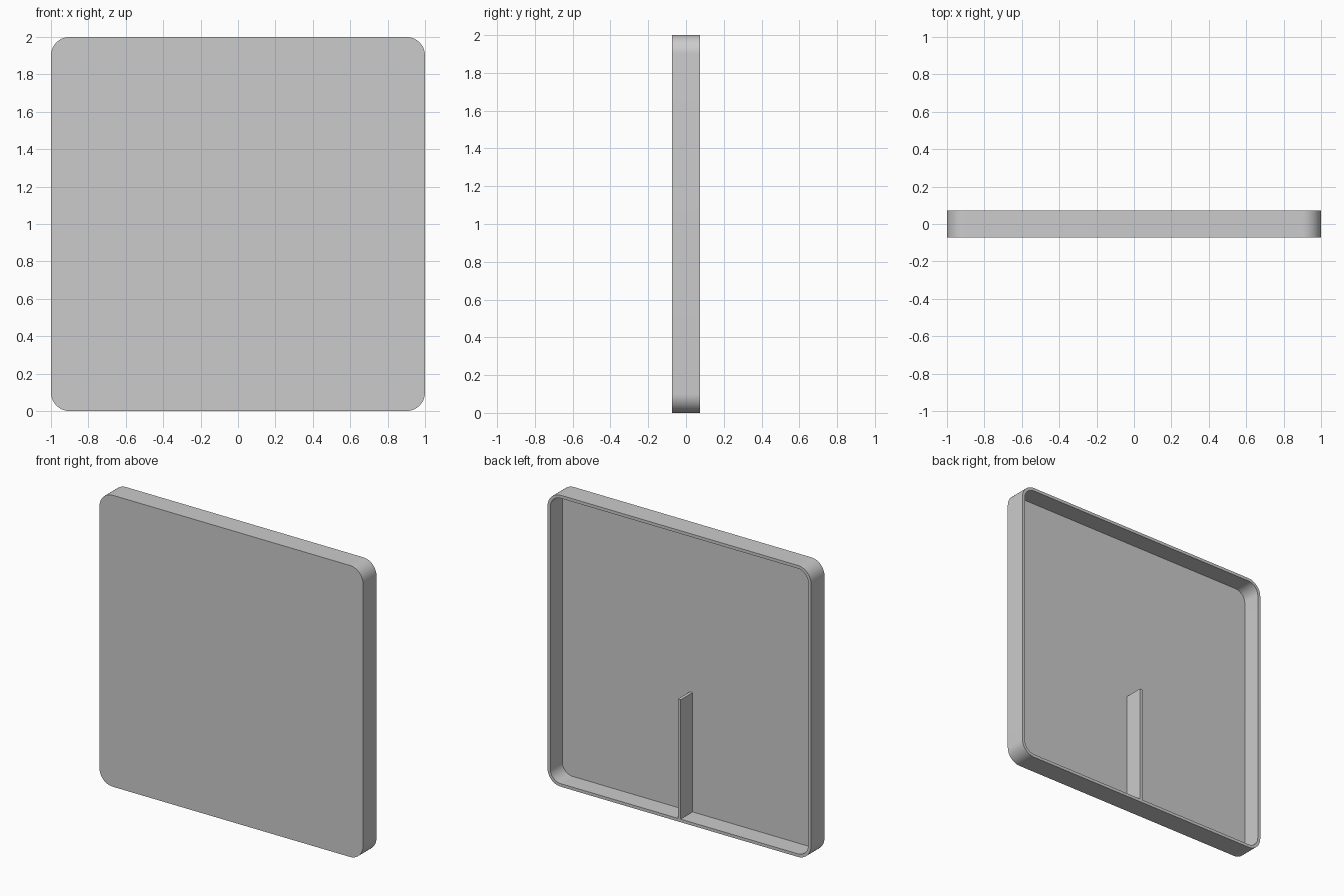
import bpy, bmesh, math

if "Cube" in bpy.data.objects:
    bpy.data.objects.remove(bpy.data.objects["Cube"], do_unlink=True)

DEPTH, WALL, FLOOR, RADIUS = 0.146, 0.021, 0.016, 0.1
FRONT, BACK = -DEPTH / 2, DEPTH / 2

grey = bpy.data.materials.new("light grey")
grey.use_nodes = True
colour = (0.6, 0.6, 0.6, 1)
grey.diffuse_color = colour
grey.node_tree.nodes["Principled BSDF"].inputs["Base Color"].default_value = colour


def make_object(name, bm):
    bmesh.ops.recalc_face_normals(bm, faces=bm.faces)
    mesh = bpy.data.meshes.new(name)
    bm.to_mesh(mesh)
    bm.free()
    mesh.materials.append(grey)
    obj = bpy.data.objects.new(name, mesh)
    bpy.context.collection.objects.link(obj)
    return obj


def rounded_loop(bm, inset, y, steps=16):
    """Ring of vertices around a rounded square in the xz plane."""
    r, c = RADIUS - inset, 1 - RADIUS
    ring = []
    for corner, (sx, sz) in enumerate([(1, 1), (-1, 1), (-1, -1), (1, -1)]):
        for i in range(steps + 1):
            a = math.pi / 2 * (corner + i / steps)
            ring.append(bm.verts.new((sx * c + r * math.cos(a), y,
                                      1 + sz * c + r * math.sin(a))))
    return ring


# Shallow tray: front panel, outer wall, back rim, inner wall, inner floor
bm = bmesh.new()
rings = [rounded_loop(bm, inset, y) for inset, y in
         [(0, FRONT), (0, BACK), (WALL, BACK), (WALL, FRONT + FLOOR)]]
for a, b in zip(rings, rings[1:]):
    for i in range(len(a)):
        j = (i + 1) % len(a)
        bm.faces.new((a[i], a[j], b[j], b[i]))
bm.faces.new(rings[0])
bm.faces.new(rings[-1])
tray = make_object("tray", bm)
bpy.context.view_layer.objects.active = tray
tray.select_set(True)
bpy.ops.object.shade_smooth_by_angle(angle=math.radians(30))

# Upright rib standing on the lower wall, flush with the back rim
RIB_TOP, RIB_WIDTH = 0.84, 0.021
bm = bmesh.new()
bmesh.ops.create_cube(bm, size=1)
for v in bm.verts:
    v.co.x *= RIB_WIDTH
    v.co.y = BACK if v.co.y > 0 else FRONT + FLOOR
    v.co.z = RIB_TOP if v.co.z > 0 else WALL
make_object("rib", bm)
